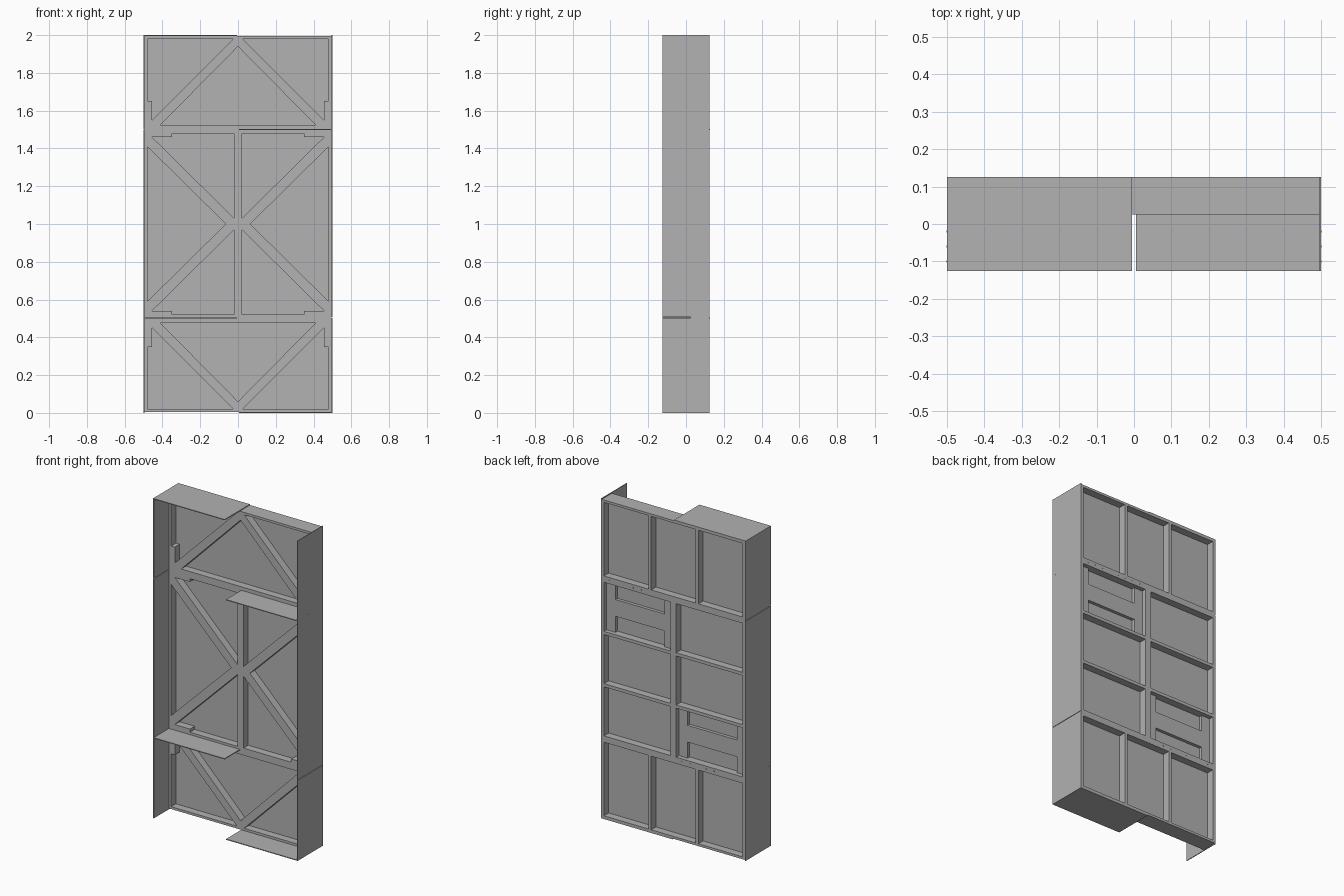
import bpy, bmesh
from mathutils import Vector, Matrix

cube = bpy.data.objects.get("Cube")
if cube:
    bpy.data.objects.remove(cube, do_unlink=True)

grey = bpy.data.materials.new("plain_grey")
grey.use_nodes = True
grey.diffuse_color = (0.445, 0.445, 0.445, 1)
grey.node_tree.nodes["Principled BSDF"].inputs["Base Color"].default_value = grey.diffuse_color

T = 0.005                                # sheet thickness
FRONT, MID, BACK = -0.125, 0.025, 0.125  # depth levels
WEB0, WEB1 = 0.072, 0.078                # thin web between the ribbed layers


def add_object(name, mesh):
    mesh.materials.clear()
    mesh.materials.append(grey)
    ob = bpy.data.objects.new(name, mesh)
    bpy.context.collection.objects.link(ob)
    return ob


def box(name, lo, hi):
    bm = bmesh.new()
    bmesh.ops.create_cube(bm, size=1)
    lo, hi = Vector(lo), Vector(hi)
    for v in bm.verts:
        v.co = Vector([c + (a + b) / 2 if s == 0 else (b if c > 0 else a)
                       for c, a, b, s in zip(v.co, lo, hi, (1, 1, 1))])
    mesh = bpy.data.meshes.new(name)
    bm.to_mesh(mesh)
    bm.free()
    return add_object(name, mesh)


def slab(name, loops, y0, y1):
    """Upright slab from x-z loops; loops inside the first are openings."""
    curve = bpy.data.curves.new(name, "CURVE")
    curve.dimensions = "2D"
    curve.fill_mode = "BOTH"
    curve.extrude = (y1 - y0) / 2
    for loop in loops:
        spline = curve.splines.new("POLY")
        spline.points.add(len(loop) - 1)
        for p, (x, z) in zip(spline.points, loop):
            p.co = (x, z, 0, 1)
        spline.use_cyclic_u = True
    temp = bpy.data.objects.new(name + "_outline", curve)
    bpy.context.collection.objects.link(temp)
    graph = bpy.context.evaluated_depsgraph_get()
    mesh = bpy.data.meshes.new_from_object(temp.evaluated_get(graph))
    bpy.data.objects.remove(temp, do_unlink=True)
    bm = bmesh.new()
    bm.from_mesh(mesh)
    bmesh.ops.remove_doubles(bm, verts=bm.verts, dist=1e-5)
    bmesh.ops.rotate(bm, verts=bm.verts, matrix=Matrix(((1, 0, 0), (0, 0, -1), (0, 1, 0))))
    bmesh.ops.translate(bm, verts=bm.verts, vec=(0, (y0 + y1) / 2, 0))
    bmesh.ops.recalc_face_normals(bm, faces=bm.faces)
    for f in bm.faces:
        f.smooth = False
    bm.to_mesh(mesh)
    bm.free()
    mesh.name = name
    return add_object(name, mesh)


def rect(x0, x1, z0, z1):
    return [(x0, z0), (x1, z0), (x1, z1), (x0, z1)]


def flip_x(loop):
    return [(-x, z) for x, z in loop]


def flip_z(loop):
    return [(x, 2 - z) for x, z in loop]


outline = rect(-0.495, 0.495, T, 2 - T)

# Front layer: frame with diagonal bracing
centre_pocket = [(0, 1.94), (-0.41, 1.525), (0.41, 1.525)]
corner_pocket = [(-0.48, 1.98), (-0.025, 1.98), (-0.455, 1.55), (-0.455, 1.65), (-0.48, 1.65)]
inner_pocket = [(-0.02, 1.48), (-0.02, 1.03), (-0.455, 1.46), (-0.35, 1.46), (-0.35, 1.48)]
side_pocket = [(-0.48, 1.41), (-0.48, 0.59), (-0.065, 1.0)]
pockets = [centre_pocket, flip_z(centre_pocket), side_pocket, flip_x(side_pocket)]
for p in (corner_pocket, inner_pocket):
    pockets += [p, flip_x(p), flip_z(p), flip_z(flip_x(p))]
slab("front_brace_frame", [outline] + pockets, MID, WEB0)

# Thin web
slab("web_panel", [outline], WEB0, WEB1)

# Back layer: frame with rectangular bays
bays = []
for i in range(3):
    x0 = -0.48 + i * 0.3267
    column = rect(x0, x0 + 0.3067, 1.52, 1.98)
    bays += [column, flip_z(column)]
    z0 = 0.52 + i * 0.3267
    row = rect(0.02, 0.48, z0, z0 + 0.3067)
    bays += [row, flip_x(row)]
slab("back_rib_frame", [outline] + bays, WEB1, BACK)

# H-shaped backing plates in two opposite bays
for side, z0 in ((1, 1.1734), (-1, 0.52)):
    a, b = z0 + 0.1, z0 + 0.205
    top = z0 + 0.3067
    h = [(0.02, z0), (0.08, z0), (0.08, a), (0.42, a), (0.42, z0), (0.48, z0),
         (0.48, top), (0.42, top), (0.42, b), (0.08, b), (0.08, top), (0.02, top)]
    slab("backing_plate", [h if side > 0 else flip_x(h)], WEB1, WEB1 + 0.02)

# Side walls, each split by a narrow seam
for name, side, seam in (("right_wall", -1, 1.5), ("left_wall", 1, 0.505)):
    x0, x1 = sorted((side * 0.495, side * 0.5))
    for part, z0, z1 in (("lower", 0, seam - 0.0015), ("upper", seam + 0.0015, 2)):
        box(name + "_" + part, (x0, FRONT, z0), (x1, BACK, z1))

# Horizontal plates, alternating sides
box("top_plate", (-0.495, FRONT, 2 - T), (-T, BACK, 2))
box("bottom_plate", (T, FRONT, 0), (0.495, BACK, T))
box("upper_shelf", (T, FRONT, 1.4975), (0.495, MID, 1.5025))
box("lower_shelf", (-0.495, FRONT, 0.5), (-T, MID, 0.505))

# Small screw heads along the shelf joints
S = 0.003
for side, z in ((1, 1.5), (-1, 0.5025)):
    for i in range(8):
        x = side * (0.06 + i * 0.055)
        box("rail_screw", (x - S, BACK, z - S), (x + S, BACK + 0.001, z + S))
    for i in range(3):
        y = -0.1 + i * 0.04
        x0, x1 = sorted((side * 0.5, side * 0.501))
        box("wall_screw", (x0, y - S, z - S), (x1, y + S, z + S))
